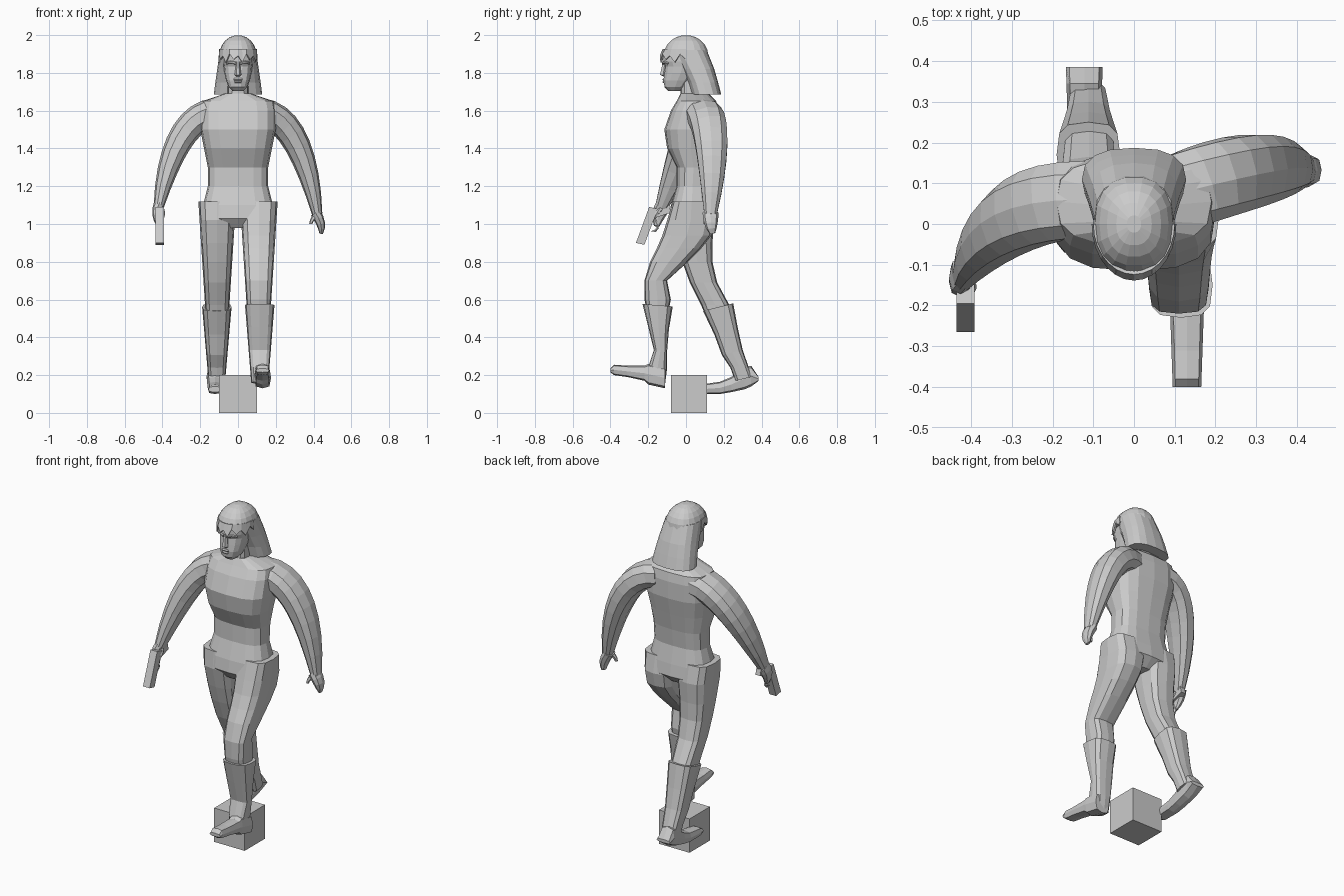
import bpy
import bmesh
import math
from mathutils import Vector

cube = bpy.data.objects.get("Cube")
if cube:
    bpy.data.objects.remove(cube, do_unlink=True)

shade = (0.6, 0.6, 0.6, 1)
grey = bpy.data.materials.new("plain grey")
grey.use_nodes = True
grey.diffuse_color = shade
grey.node_tree.nodes["Principled BSDF"].inputs["Base Color"].default_value = shade


def finish(name, bm):
    """Turn a bmesh into a flat shaded grey object."""
    bmesh.ops.recalc_face_normals(bm, faces=bm.faces[:])
    mesh = bpy.data.meshes.new(name)
    bm.to_mesh(mesh)
    bm.free()
    mesh.materials.append(grey)
    obj = bpy.data.objects.new(name, mesh)
    bpy.context.collection.objects.link(obj)
    return obj


def ring_shape(sides, power):
    """Unit ring between a circle (power one) and a square (power near zero)."""
    def soften(value):
        value = round(value, 5)
        return math.copysign(abs(value) ** power, value)
    angles = [math.tau * i / sides for i in range(sides)]
    return [(soften(math.cos(a)), soften(math.sin(a))) for a in angles]


def skin(name, rings):
    """Join rings of points into a closed tube."""
    bm = bmesh.new()
    loops = [[bm.verts.new(point) for point in ring] for ring in rings]
    for low, high in zip(loops, loops[1:]):
        for i in range(len(low)):
            j = (i + 1) % len(low)
            bm.faces.new((low[i], low[j], high[j], high[i]))
    bm.faces.new(loops[0])
    bm.faces.new(loops[-1])
    return finish(name, bm)


def loft(name, rows, x=0, sides=12, power=0.75, tilt=0, along_y=False):
    """Each row: position along the axis, half width, nearest and farthest depth."""
    rings = []
    for position, half, near, far in rows:
        middle, reach = (near + far) / 2, (far - near) / 2
        ring = []
        for u, v in ring_shape(sides, power):
            depth = middle + v * reach
            if along_y:
                ring.append((x + u * half, position, depth))
            else:
                ring.append((x + u * half, depth, position + tilt * v * reach))
        rings.append(ring)
    return skin(name, rings)


def taper(name, rows, x, start, end, **options):
    """Loft whose half width runs evenly from the first row to the last."""
    first, last = rows[0][0], rows[-1][0]
    wide_rows = []
    for position, near, far in rows:
        t = (position - first) / (last - first)
        wide_rows.append((position, start + (end - start) * t, near, far))
    return loft(name, wide_rows, x=x, power=0.62, **options)


def limb(name, a, b, c, thick, thin, ratio=1.0, fall=1, steps=4, sides=8):
    """Tube bent from a to c towards b; ratio makes it deeper than wide."""
    a, b, c = Vector(a), Vector(b), Vector(c)
    rings = []
    for i in range(steps + 1):
        t = i / steps
        centre = a.lerp(b, t).lerp(b.lerp(c, t), t)
        along = (b - a).lerp(c - b, t).normalized()
        depth = Vector((0, 1, 0))
        depth = (depth - along * depth.dot(along)).normalized()
        wide = along.cross(depth)
        radius = thin + (thick - thin) * (1 - t ** fall)
        rings.append([centre + (wide * u + depth * v * ratio) * radius
                      for u, v in ring_shape(sides, 0.85)])
    return skin(name, rings)


def side_plate(name, outline, x, half):
    """Extrude a (y, z) outline evenly to both sides of x."""
    return skin(name, [[(x + s * half, y, z) for y, z in outline] for s in (-1, 1)])


# Base block
side_plate("base_block", [(-.08, 0), (.11, 0), (.11, .2), (-.08, .2)], 0, .1)

# Torso and neck
loft("torso", [
    (.98, .08, -.05, .1), (1.03, .18, -.09, .15), (1.1, .185, -.08, .14),
    (1.2, .16, -.05, .12), (1.3, .16, -.05, .13), (1.4, .18, -.1, .15),
    (1.5, .2, -.115, .17), (1.6, .2, -.08, .17), (1.65, .19, -.05, .16),
    (1.69, .07, -.03, .12)], sides=16, power=.7)
loft("neck", [(z, .055, -.03, .08) for z in (1.64, 1.78)])

# Legs: the left strides forward, the right trails behind
knee, hip = .06, .1
taper("left_leg", [
    (.5, -.2, -.1), (.6, -.22, -.08), (.7, -.22, -.1), (.8, -.19, .01),
    (.87, -.155, .08), (.94, -.125, .135), (1.02, -.1, .15), (1.12, -.07, .13)],
    .11, knee, hip)
taper("right_leg", [
    (.5, .11, .22), (.57, .08, .23), (.69, .02, .165), (.8, -.02, .14),
    (.9, -.05, .14), (1.02, -.08, .15), (1.12, -.07, .13)],
    -.11, knee, hip)

# Boots: flared shaft, then a foot with heel and toe
ankle, cuff, sole = .045, .078, .045
taper("left_boot_shaft", [
    (.16, -.2, -.11), (.24, -.2, -.1), (.33, -.17, -.1), (.45, -.2, -.09),
    (.57, -.23, -.07)], .115, ankle, cuff, tilt=-.08)
taper("left_boot_foot", [
    (-.4, .215, .235), (-.38, .2, .255), (-.31, .19, .25), (-.22, .17, .25),
    (-.2, .15, .26), (-.11, .13, .24)], .13, .035, sole, sides=8, along_y=True)
taper("right_boot_shaft", [
    (.18, .26, .35), (.25, .235, .325), (.32, .19, .3), (.43, .15, .275),
    (.56, .09, .25)], -.112, ankle, cuff, tilt=.25)
taper("right_boot_foot", [
    (.06, .11, .14), (.08, .1, .15), (.18, .1, .165), (.24, .11, .19),
    (.31, .125, .24), (.345, .14, .25), (.385, .17, .19)],
    -.122, .035, sole, sides=8, along_y=True)

# Arms: the left swings back, the right reaches forward
arm = dict(thick=.077, thin=.027, ratio=1.28, fall=3, steps=9, sides=10)
limb("left_arm", (.12, .08, 1.59), (.33, .16, 1.57), (.42, .13, 1.05), **arm)
limb("right_arm", (-.12, .06, 1.59), (-.33, .06, 1.57), (-.42, -.13, 1.09), **arm)

# Hands and thumbs
hand = dict(thick=.028, thin=.01, ratio=1.5, fall=2)
thumb = dict(thick=.015, thin=.008, sides=6)
limb("left_hand", (.41, .13, 1.06), (.45, .13, 1), (.44, .14, .95), **hand)
limb("left_thumb", (.42, .12, 1.05), (.39, .1, 1.03), (.385, .1, 1), **thumb)
limb("right_hand", (-.42, -.12, 1.1), (-.44, -.15, 1.05), (-.42, -.155, .99), **hand)
limb("right_thumb", (-.41, -.13, 1.08), (-.39, -.15, 1.07), (-.4, -.17, 1.03), **thumb)

# Pistol: slide, grip and trigger guard
side_plate("pistol_slide", [(-.195, 1.09), (-.15, 1.08), (-.22, .89), (-.265, .9)],
           -.414, .022)
side_plate("pistol_grip", [(-.16, 1.08), (-.09, 1.1), (-.08, 1.06), (-.17, 1.03)],
           -.414, .016)
limb("trigger_guard", (-.414, -.17, 1.03), (-.414, -.12, .96), (-.414, -.19, .96),
     thick=.007, thin=.007, sides=6)

# Head and facial features
loft("head", [
    (1.705, .03, -.095, -.03), (1.725, .05, -.115, 0), (1.76, .063, -.12, .03),
    (1.8, .072, -.115, .06), (1.835, .076, -.11, .07), (1.86, .08, -.122, .08),
    (1.92, .082, -.12, .09)], sides=14, power=.8)
loft("nose", [(1.78, .01, -.12, -.1), (1.79, .018, -.14, -.1),
              (1.86, .008, -.124, -.1)], sides=6, power=1)
for name, z, half in (("upper_lip", 1.766, .026), ("lower_lip", 1.752, .022)):
    loft(name, [(z - .006, half, -.12, -.1), (z, half, -.126, -.1),
                (z + .006, half, -.12, -.1)], sides=8)
for name, side in (("left_brow", 1), ("right_brow", -1)):
    limb(name, (side * .012, -.12, 1.85), (side * .04, -.12, 1.865),
         (side * .06, -.095, 1.85), thick=.008, thin=.006, sides=6)

# Hair: domed crown and long flared back
crown = []
for i in range(6):
    angle = math.radians(16 * i)
    spread = math.cos(angle)
    crown.append((1.89 + .11 * math.sin(angle), .1 * spread, -.12 * spread, .12 * spread))
loft("hair_crown", crown, sides=18, power=.85)
loft("hair_back", [
    (1.685, .128, .03, .187), (1.75, .12, .01, .17), (1.82, .11, -.025, .15),
    (1.92, .096, -.08, .11)], sides=16, power=.8)

# Jagged fringe wrapped round the brow
bm = bmesh.new()
steps = 14
upper, lower = [], []
for i in range(steps + 1):
    angle = math.pi * (1 + i / steps)
    x, y = math.cos(angle), math.sin(angle)
    tip = (1.855, 1.9, 1.87, 1.89)[i % 4]
    upper.append(bm.verts.new((x * .096, y * .12, 1.925)))
    lower.append(bm.verts.new((x * .1, y * .135, tip)))
for i in range(steps):
    bm.faces.new((lower[i], lower[i + 1], upper[i + 1], upper[i]))
fringe = finish("hair_fringe", bm)
thickness = fringe.modifiers.new("thickness", "SOLIDIFY")
thickness.thickness = .008
thickness.offset = 0
